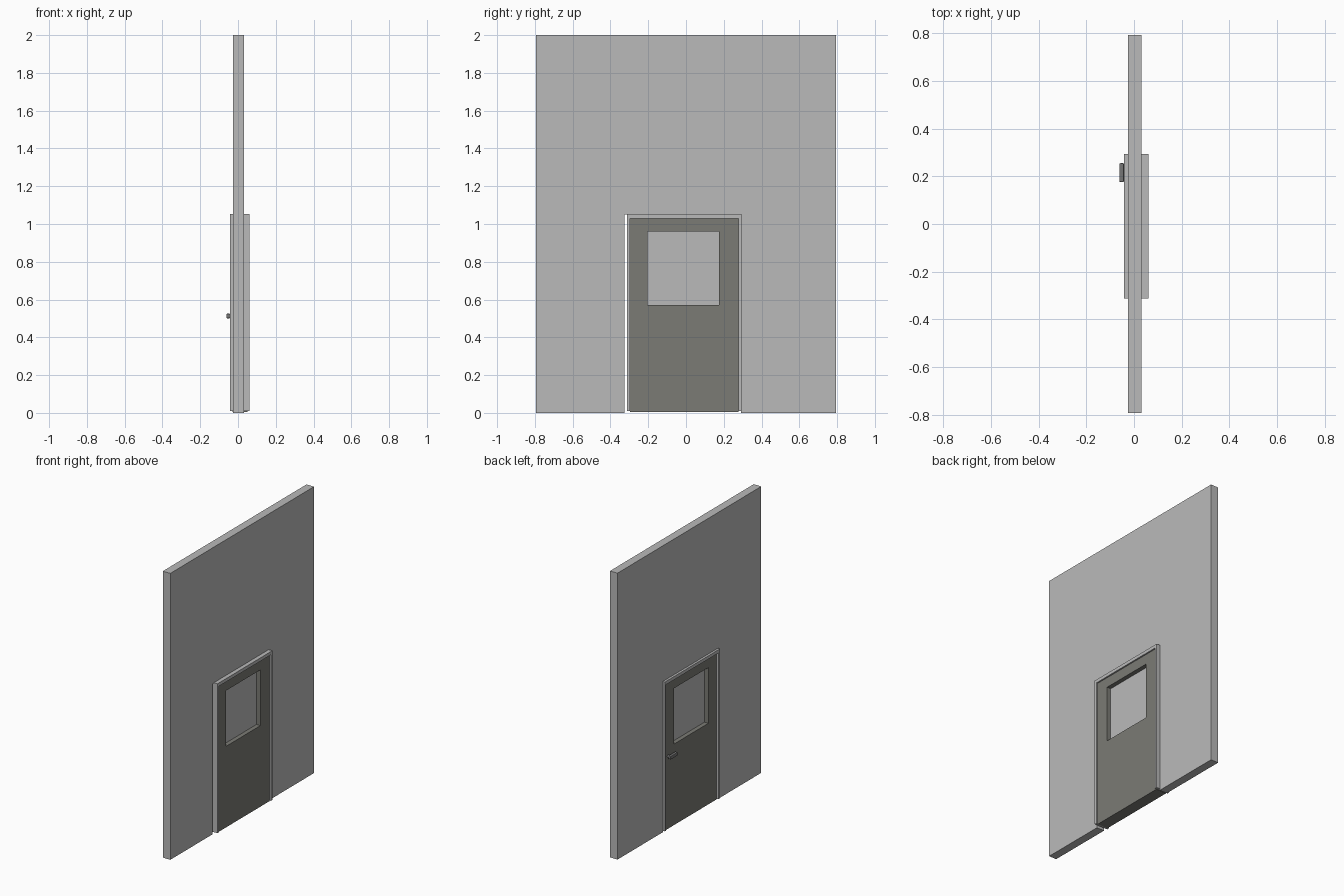
import bpy, bmesh, math
from mathutils import Matrix

if "Cube" in bpy.data.objects:
    bpy.data.objects.remove(bpy.data.objects["Cube"])


def material(name, rgb):
    m = bpy.data.materials.new(name)
    m.diffuse_color = (*rgb, 1)
    m.use_nodes = True
    m.node_tree.nodes["Principled BSDF"].inputs["Base Color"].default_value = m.diffuse_color
    return m


GREY = material("mid_grey", (0.49, 0.49, 0.49))
DOOR = material("warm_dark_grey", (0.198, 0.198, 0.178))
METAL = material("dark_grey", (0.18, 0.18, 0.18))


def finish(name, bm, mat):
    bmesh.ops.recalc_face_normals(bm, faces=bm.faces)
    me = bpy.data.meshes.new(name)
    bm.to_mesh(me)
    bm.free()
    me.materials.append(mat)
    ob = bpy.data.objects.new(name, me)
    bpy.context.collection.objects.link(ob)
    return ob


def arch(name, outer, inner, x0, x1, mat):
    """Upside-down U: outer is (y0, y1, top, bottom), inner is (y0, y1, top)."""
    (a, b, t, z), (c, d, u) = outer, inner
    outline = [(a, z), (c, z), (c, u), (d, u), (d, z), (b, z), (b, t), (a, t)]
    bm = bmesh.new()
    f = bm.faces.new([bm.verts.new((x0, y, h)) for y, h in outline])
    ext = bmesh.ops.extrude_face_region(bm, geom=[f], use_keep_orig=True)
    moved = [v for v in ext["geom"] if isinstance(v, bmesh.types.BMVert)]
    bmesh.ops.translate(bm, verts=moved, vec=(x1 - x0, 0, 0))
    # split the concave caps cleanly
    bmesh.ops.triangulate(bm, faces=[f for f in bm.faces if len(f.verts) > 4])
    return finish(name, bm, mat)


def ring(name, outer, inner, x0, x1, mat):
    """Rectangular panel with a rectangular hole; rects are (y0, y1, z0, z1)."""
    bm = bmesh.new()

    def loop(r, x):
        a, b, c, d = r
        return [bm.verts.new((x, y, z)) for y, z in ((a, c), (b, c), (b, d), (a, d))]

    loops = [loop(outer, x0), loop(outer, x1), loop(inner, x1), loop(inner, x0)]
    for k in range(4):
        p, q = loops[k], loops[(k + 1) % 4]
        for i in range(4):
            j = (i + 1) % 4
            bm.faces.new((p[i], p[j], q[j], q[i]))
    return finish(name, bm, mat)


def box(name, x0, x1, y0, y1, z0, z1, mat, bevel=0):
    bm = bmesh.new()
    bmesh.ops.create_cube(bm, size=1)
    bmesh.ops.scale(bm, verts=bm.verts, vec=(x1 - x0, y1 - y0, z1 - z0))
    bmesh.ops.translate(bm, verts=bm.verts,
                        vec=((x0 + x1) / 2, (y0 + y1) / 2, (z0 + z1) / 2))
    if bevel:
        bmesh.ops.bevel(bm, geom=bm.edges[:], offset=bevel, segments=2,
                        profile=0.5, affect='EDGES')
    return finish(name, bm, mat)


# Wall with a doorway, slightly wider than the frame on one side
arch("wall", (-0.793, 0.793, 2.0, 0.0), (-0.325, 0.29, 1.05), -0.026, 0.032, GREY)

# Door frame, standing proud of the wall on both sides
arch("door_frame", (-0.313, 0.293, 1.053, 0.01), (-0.296, 0.278, 1.03),
     -0.042, 0.06, GREY)

# Door leaf with window hole, and its recessed pane
ring("door", (-0.296, 0.278, 0.006, 1.03), (-0.204, 0.175, 0.572, 0.961),
     -0.03, 0.05, DOOR)
box("window_pane", 0.0, 0.02, -0.204, 0.175, 0.572, 0.961, GREY)

# Lever handle on the -x side only
box("handle_lever", -0.061, -0.042, 0.176, 0.255, 0.501, 0.525, METAL, 0.004)
bm = bmesh.new()
bmesh.ops.create_cone(bm, cap_ends=True, segments=16, radius1=0.01, radius2=0.01,
                      depth=0.022,
                      matrix=Matrix.Translation((-0.038, 0.241, 0.513))
                      @ Matrix.Rotation(math.pi / 2, 4, 'Y'))
finish("handle_stem", bm, METAL)
